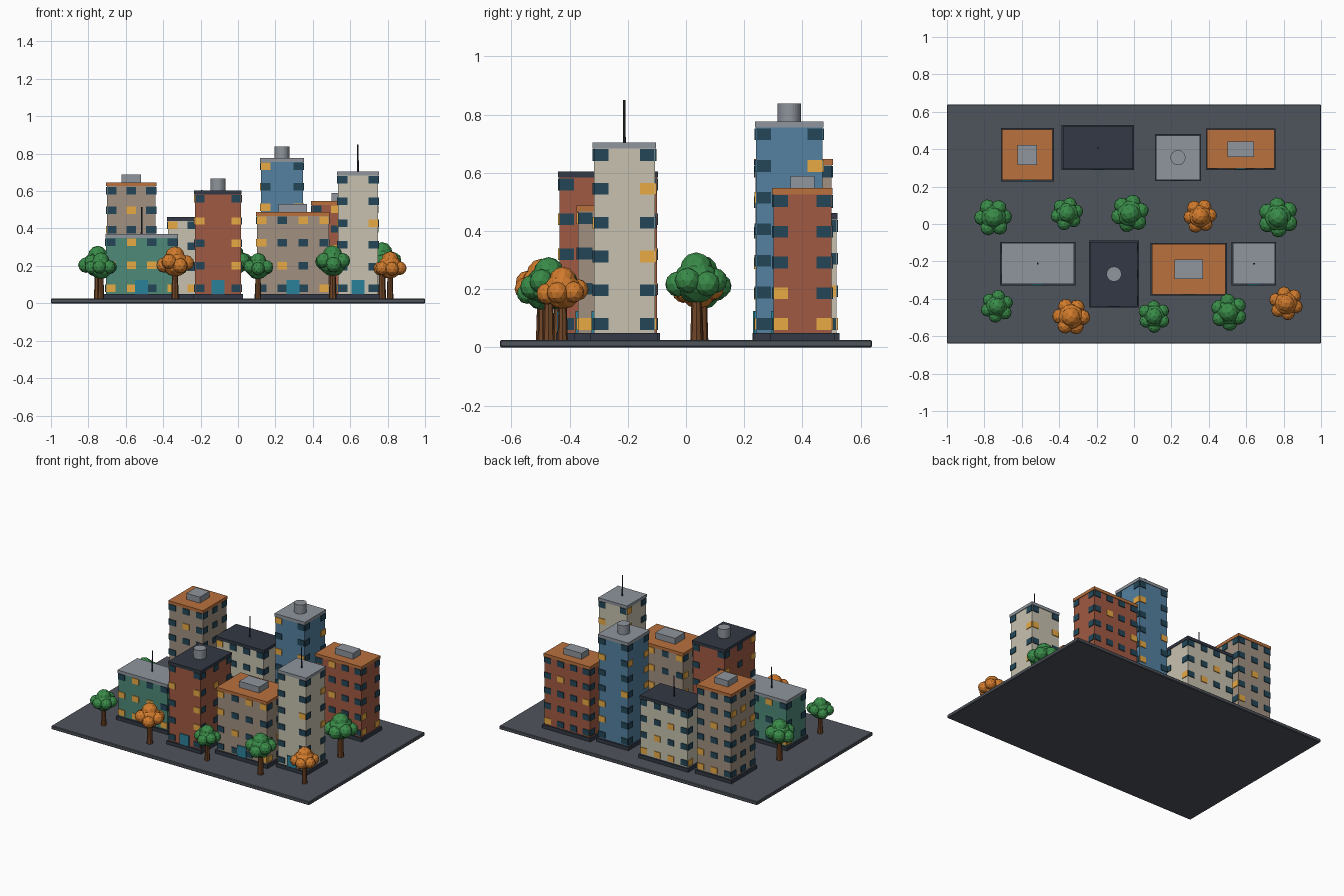
import bpy, bmesh, math, random
from mathutils import Matrix, Vector

if "Cube" in bpy.data.objects:
    bpy.data.objects.remove(bpy.data.objects["Cube"])

random.seed(4)


def mat(name, hexa):
    lin = [(int(hexa[i:i + 2], 16) / 255) ** 2.2 for i in (0, 2, 4)]
    m = bpy.data.materials.new(name)
    m.diffuse_color = (*lin, 1)
    m.use_nodes = True
    m.node_tree.nodes["Principled BSDF"].inputs["Base Color"].default_value = m.diffuse_color
    return m


M = {n: mat(n, h) for n, h in dict(
    asphalt="50545c", dark="363b46", grey="8e949c", terracotta="b87040", green="4f8878",
    brick="a05a45", tan="a09080", cream="c6c0ae", blue="5580a0", glass="284858",
    lit="e8a845", door="2f8098", leaf="3c8a4a", autumn="d07a30", bark="70482c").items()}


def finish(bm, name, material):
    me = bpy.data.meshes.new(name)
    bm.to_mesh(me)
    bm.free()
    me.materials.append(M[material])
    ob = bpy.data.objects.new(name, me)
    bpy.context.collection.objects.link(ob)
    return ob


def add_box(bm, c, size):
    bmesh.ops.create_cube(bm, size=1, matrix=Matrix.Translation(c) @ Matrix.Diagonal((*size, 1)))


def box(name, x, y, z0, z1, w, d, material, bevel=0):
    bm = bmesh.new()
    add_box(bm, (x, y, (z0 + z1) / 2), (w, d, z1 - z0))
    if bevel:
        bmesh.ops.bevel(bm, geom=bm.edges[:], offset=bevel, segments=1, affect='EDGES')
    return finish(bm, name, material)


def cyl(name, x, y, z0, z1, r0, r1, sides, material):
    bm = bmesh.new()
    bmesh.ops.create_cone(bm, cap_ends=True, segments=sides, radius1=r0, radius2=r1, depth=z1 - z0,
                          matrix=Matrix.Translation((x, y, (z0 + z1) / 2)))
    return finish(bm, name, material)


def spread(n, lo, hi):
    return [lo + (hi - lo) * i / (n - 1) for i in range(n)]


def windows(name, x, y, w, d, top):
    # edge-to-edge window grid on all four walls, some of them lit
    bms = {"glass": bmesh.new(), "lit": bmesh.new()}
    ww, wh, t = 0.05, 0.04, 0.01
    for z in spread(round(top / 0.11), 0.08, top - 0.023):
        for along, across, turned in ((w, d, False), (d, w, True)):
            e = along / 2 - ww / 2 - 0.001
            for s in (-1, 1):
                for u in spread(int(along / 0.1 + 0.51), -e, e):
                    v = s * across / 2
                    c = (x + v, y + u, z) if turned else (x + u, y + v, z)
                    size = (t, ww, wh) if turned else (ww, t, wh)
                    add_box(bms["lit" if random.random() < 0.25 else "glass"], c, size)
    for k, bm in bms.items():
        finish(bm, f"{name}_windows_{k}", k)


def building(name, x, y, w, d, top, wall, roof, extra):
    box(name + "_plinth", x, y, 0.025, 0.05, w + 0.022, d + 0.022, "dark")
    box(name + "_walls", x, y, 0.045, top, w, d, wall)
    rt = top + 0.021
    box(name + "_roof", x, y, top, rt, w + 0.009, d + 0.009, roof)
    windows(name, x, y, w, d, top)
    box(name + "_door", x, y - d / 2, 0.05, 0.125, 0.07, 0.016, "door")
    # rooftop equipment
    if extra == "antenna":
        cyl(name + "_antenna", x, y, rt, rt + 0.145, 0.005, 0.004, 8, "dark")
    elif extra == "tank":
        cyl(name + "_roof_tank", x, y, rt, rt + 0.063, 0.04, 0.04, 24, "grey")
    else:
        box(name + "_roof_unit", x, y, rt, rt + 0.042, w * 0.4, d * 0.41, "grey")


def tree(name, x, y, r, leaf):
    zc = 0.03 + 1.83 * r
    cyl(name + "_trunk", x, y, 0.02, zc, 0.2 * r, 0.14 * r, 8, "bark")
    # crown: core, top lump and a ring of smaller lumps
    bm = bmesh.new()
    turn = random.uniform(0, 6.28)
    lumps = [((0, 0, 0), 0.72), ((0, 0, 0.4), 0.52)]
    for i in range(6):
        a = turn + i * math.tau / 6
        q = 0.6 + random.uniform(-0.05, 0.03)
        lumps.append(((q * math.cos(a), q * math.sin(a), random.uniform(-0.12, 0.12)), 0.41))
    for c, s in lumps:
        m = Matrix.Translation(Vector((x, y, zc)) + Vector(c) * r)
        bmesh.ops.create_icosphere(bm, subdivisions=2, radius=s * r,
                                   matrix=m @ Matrix.Rotation(random.uniform(0, 6), 4, 'Z'))
    finish(bm, name + "_crown", leaf)


# ground slab
box("ground_slab", 0, 0, 0, 0.025, 2, 1.28, "asphalt", 0.004)

# front and back rows of buildings
for b in [
    ("green_block", -0.515, -0.212, 0.38, 0.21, 0.35, "green", "grey", "antenna"),
    ("brick_tower", -0.107, -0.268, 0.245, 0.335, 0.583, "brick", "dark", "tank"),
    ("tan_block", 0.293, -0.242, 0.385, 0.26, 0.467, "tan", "terracotta", "unit"),
    ("cream_tower", 0.641, -0.212, 0.215, 0.21, 0.684, "cream", "grey", "antenna"),
    ("tan_tower", -0.57, 0.37, 0.26, 0.262, 0.626, "tan", "terracotta", "unit"),
    ("cream_block", -0.193, 0.408, 0.365, 0.218, 0.44, "cream", "dark", "antenna"),
    ("blue_tower", 0.235, 0.355, 0.226, 0.228, 0.755, "blue", "grey", "tank"),
    ("brick_block", 0.571, 0.4, 0.35, 0.2, 0.526, "brick", "terracotta", "unit"),
]:
    building(*b)

# street trees
for i, (x, y, r, leaf) in enumerate([
    (-0.733, -0.44, 0.088, "leaf"), (-0.337, -0.496, 0.1, "autumn"), (0.107, -0.493, 0.087, "leaf"),
    (0.506, -0.472, 0.102, "leaf"), (0.813, -0.424, 0.09, "autumn"), (-0.75, 0.036, 0.101, "leaf"),
    (-0.358, 0.056, 0.09, "leaf"), (-0.022, 0.056, 0.104, "leaf"), (0.353, 0.042, 0.092, "autumn"),
    (0.77, 0.036, 0.108, "leaf"),
]):
    tree(f"tree_{i + 1}", x, y, r, leaf)
